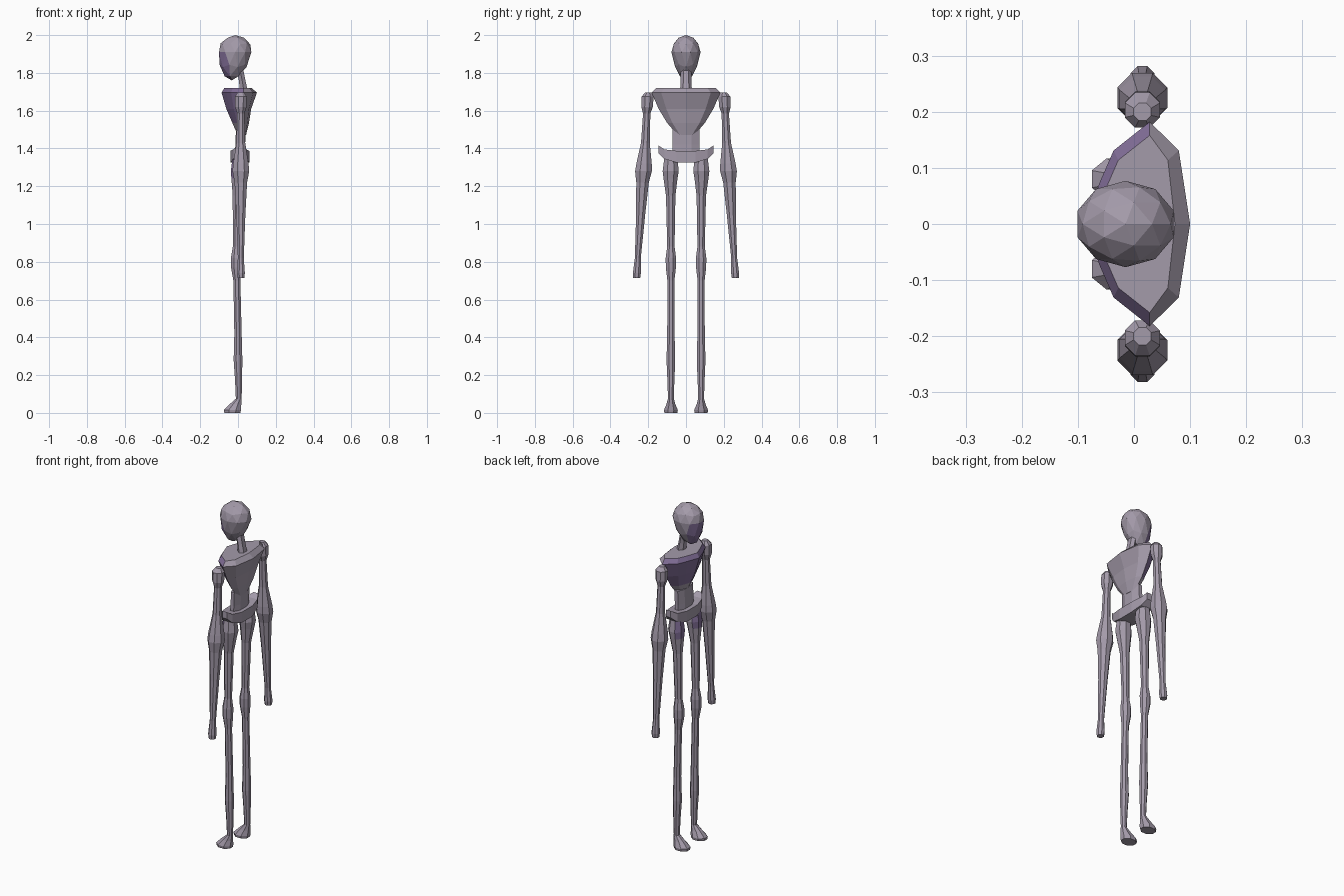
import bpy, bmesh, math
from mathutils import Vector


def material(name, rgb):
    m = bpy.data.materials.new(name)
    m.diffuse_color = (*rgb, 1)
    return m


GREY = material("bone grey", (0.37, 0.325, 0.40))
PURPLE = material("dusky purple", (0.22, 0.155, 0.31))


def finish(name, bm, purple=None):
    """Turn a bmesh into a flat shaded object; purple(face) picks the front tint."""
    bmesh.ops.recalc_face_normals(bm, faces=bm.faces)
    bm.normal_update()
    if purple:
        for f in bm.faces:
            f.material_index = int(purple(f))
    me = bpy.data.meshes.new(name)
    bm.to_mesh(me)
    bm.free()
    me.materials.append(GREY)
    me.materials.append(PURPLE)
    ob = bpy.data.objects.new(name, me)
    bpy.context.collection.objects.link(ob)
    return ob


def loft(name, rings, purple=None):
    bm = bmesh.new()
    rows = [[bm.verts.new(p) for p in ring] for ring in rings]
    n = len(rows[0])
    for a, b in zip(rows, rows[1:]):
        for i in range(n):
            j = (i + 1) % n
            bm.faces.new((a[i], a[j], b[j], b[i]))
    bm.faces.new(rows[0])
    bm.faces.new(rows[-1])
    return finish(name, bm, purple)


def oval(x, y, z, rx, ry, n=8):
    return [(x + rx * math.cos(2 * math.pi * (i + .5) / n),
             y + ry * math.sin(2 * math.pi * (i + .5) / n), z) for i in range(n)]


# head: faceted ball narrowing to a chin at the front (-x)
bm = bmesh.new()
bmesh.ops.create_icosphere(bm, subdivisions=2, radius=1)
for v in bm.verts:
    x, y, z = v.co
    low = max(0, -z)
    k = 1 - 0.17 * low
    v.co = (-0.015 + 0.09 * x * k - 0.018 * low, 0.077 * y * k,
            1.91 + (0.09 if z > 0 else 0.15) * z)
finish("head", bm, lambda f: f.normal.x < -0.35 and f.calc_center_median().z < 1.89)

# neck
loft("neck", [oval(0.032, 0, 1.70, 0.024, 0.032, 6), oval(0.022, 0, 1.76, 0.02, 0.028, 6),
              oval(0.008, 0, 1.83, 0.02, 0.028, 6)])

# rib cage: one outline scaled down through the rings
OUTLINE = [(1, 0), (0.72, 0.72), (0, 1), (-0.56, 0.72), (-0.78, 0.4), (-1, 0),
           (-0.78, -0.4), (-0.56, -0.72), (0, -1), (0.72, -0.72)]


def rib_ring(z, wide, front, back):
    return [(0.028 + u * (back if u > 0 else front), v * wide, z) for u, v in OUTLINE]


loft("rib_cage", [rib_ring(1.472, 0.045, 0.03, 0.015), rib_ring(1.535, 0.10, 0.058, 0.03),
                  rib_ring(1.61, 0.145, 0.09, 0.042), rib_ring(1.695, 0.182, 0.115, 0.072),
                  rib_ring(1.72, 0.158, 0.10, 0.045)],
     lambda f: f.calc_center_median().x < 0.02 and f.normal.x < -0.2
     and f.calc_center_median().z > 1.57)

# waist
loft("waist", [oval(0.01, 0, 1.35, 0.03, 0.08), oval(0.012, 0, 1.42, 0.028, 0.077),
               oval(0.015, 0, 1.50, 0.028, 0.077)])

# pelvis: crescent band curving up at both ends
rings = []
for y, zb, zt, xf, xb in ((-0.145, 1.375, 1.415, 0.0, 0.03), (-0.115, 1.345, 1.395, -0.025, 0.045),
                          (-0.05, 1.325, 1.387, -0.04, 0.06), (0.05, 1.325, 1.387, -0.04, 0.06),
                          (0.115, 1.345, 1.395, -0.025, 0.045), (0.145, 1.375, 1.415, 0.0, 0.03)):
    rings.append([(xf, y, zb), (xb, y, zb), (xb, y, zt), (xf, y, zt)])
loft("pelvis", rings)

# limbs as (x, offset y, z, radius), mirrored across y
ARM = [(0.015, 0.20, 1.697, 0.017), (0.015, 0.203, 1.675, 0.034), (0.015, 0.206, 1.62, 0.033),
       (0.015, 0.208, 1.585, 0.021), (0.015, 0.215, 1.43, 0.025), (0.015, 0.222, 1.32, 0.044),
       (0.015, 0.225, 1.28, 0.048), (0.015, 0.23, 1.22, 0.036), (0.015, 0.24, 1.05, 0.026),
       (0.015, 0.255, 0.82, 0.017), (0.015, 0.26, 0.74, 0.023), (0.015, 0.261, 0.715, 0.02)]
LEG = [(0.005, 0.08, 1.36, 0.036), (0.005, 0.081, 1.28, 0.046), (0.002, 0.082, 1.24, 0.04),
       (-0.003, 0.081, 1.15, 0.027), (-0.008, 0.08, 0.88, 0.021), (-0.01, 0.08, 0.82, 0.03),
       (-0.01, 0.08, 0.77, 0.029), (-0.006, 0.08, 0.70, 0.02), (0, 0.08, 0.42, 0.021),
       (0, 0.08, 0.28, 0.025), (0.003, 0.08, 0.17, 0.02), (0.004, 0.08, 0.06, 0.016)]
for side, s in (("left", 1), ("right", -1)):
    loft(side + "_arm", [oval(x, s * y, z, r, r) for x, y, z, r in ARM])
    loft(side + "_leg", [oval(x, s * y, z, r, r) for x, y, z, r in LEG],
         lambda f: f.normal.x < -0.5 and f.calc_center_median().z > 1.25)
    # foot: flares forward from the ankle
    loft(side + "_foot", [oval(0.004, s * 0.08, 0.075, 0.017, 0.017),
                          oval(-0.014, s * 0.08, 0.045, 0.034, 0.026),
                          oval(-0.030, s * 0.08, 0.015, 0.049, 0.04),
                          oval(-0.030, s * 0.08, 0.0, 0.046, 0.037)])
